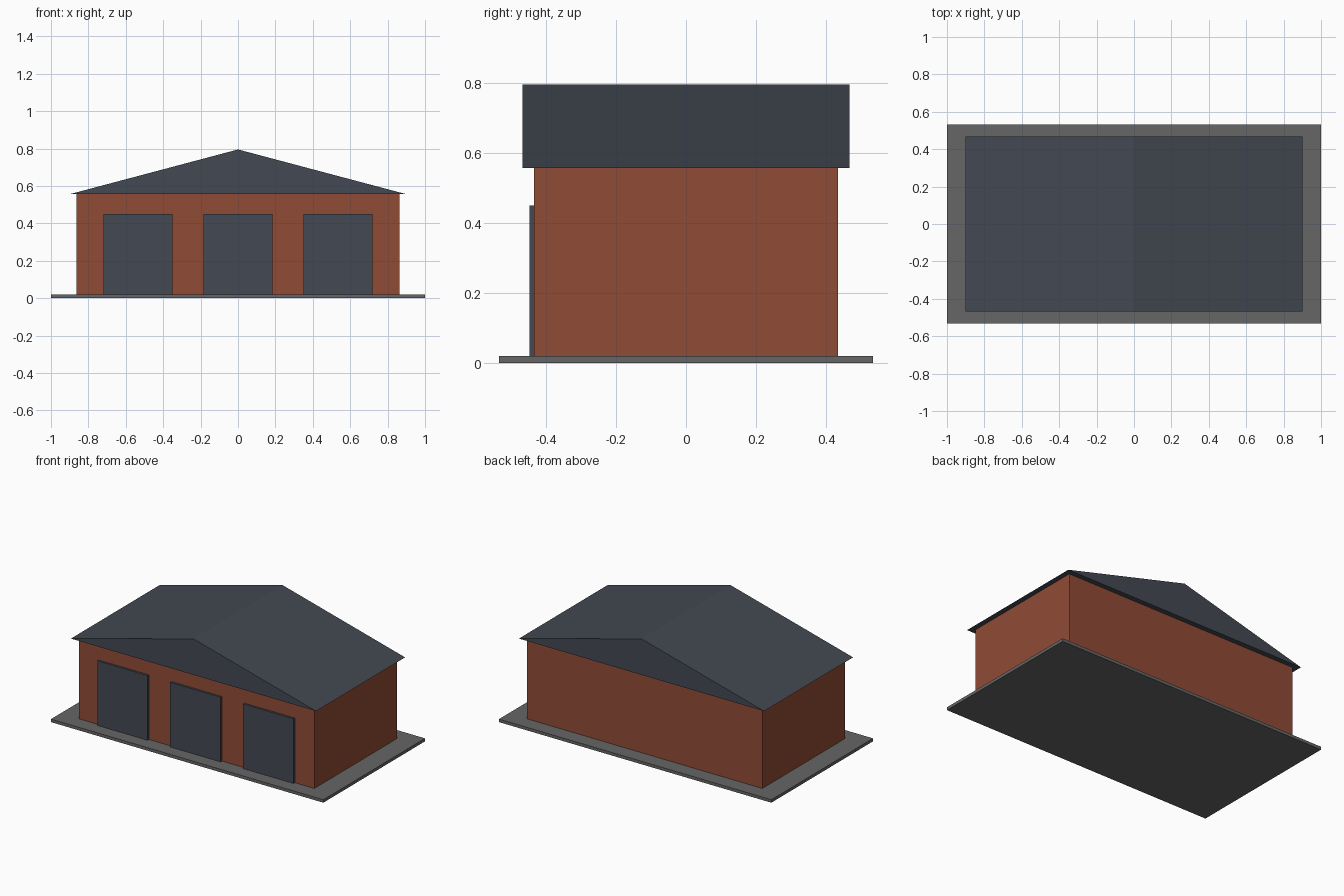
import bpy
import bmesh

old = bpy.data.objects.get("Cube")
if old:
    bpy.data.objects.remove(old, do_unlink=True)


def material(name, rgb):
    m = bpy.data.materials.new(name)
    m.use_nodes = True
    color = (*rgb, 1.0)
    m.diffuse_color = color
    m.node_tree.nodes["Principled BSDF"].inputs["Base Color"].default_value = color
    return m


brick = material("brick red", (0.28, 0.07, 0.035))
slate = material("slate grey", (0.056, 0.066, 0.084))
concrete = material("concrete grey", (0.133, 0.133, 0.133))


def extrude_profile(name, profile, y0, y1, mat):
    """Closed solid from an (x, z) outline swept from y0 to y1."""
    bm = bmesh.new()
    face = bm.faces.new([bm.verts.new((x, y0, z)) for x, z in profile])
    swept = bmesh.ops.extrude_face_region(bm, geom=[face])["geom"]
    verts = [v for v in swept if isinstance(v, bmesh.types.BMVert)]
    bmesh.ops.translate(bm, verts=verts, vec=(0, y1 - y0, 0))
    bmesh.ops.recalc_face_normals(bm, faces=bm.faces)
    mesh = bpy.data.meshes.new(name)
    bm.to_mesh(mesh)
    bm.free()
    mesh.materials.append(mat)
    obj = bpy.data.objects.new(name, mesh)
    bpy.context.collection.objects.link(obj)
    return obj


def box(name, x0, x1, y0, y1, z0, z1, mat):
    return extrude_profile(name, [(x0, z0), (x1, z0), (x1, z1), (x0, z1)], y0, y1, mat)


SLAB_TOP, EAVES, RIDGE = 0.02, 0.556, 0.795

# Ground slab and brick walls
box("ground_slab", -1, 1, -0.533, 0.533, 0, SLAB_TOP, concrete)
box("walls", -0.864, 0.864, -0.433, 0.433, SLAB_TOP, EAVES, brick)

# Overhanging gable roof
extrude_profile("gable_roof", [(-0.9, EAVES), (0.9, EAVES), (0, RIDGE)], -0.467, 0.467, slate)

# Three garage doors standing proud of the front wall
for side, x in (("right", -0.535), ("middle", 0), ("left", 0.535)):
    box(f"garage_door_{side}", x - 0.185, x + 0.185, -0.447, -0.42, SLAB_TOP, 0.449, slate)
